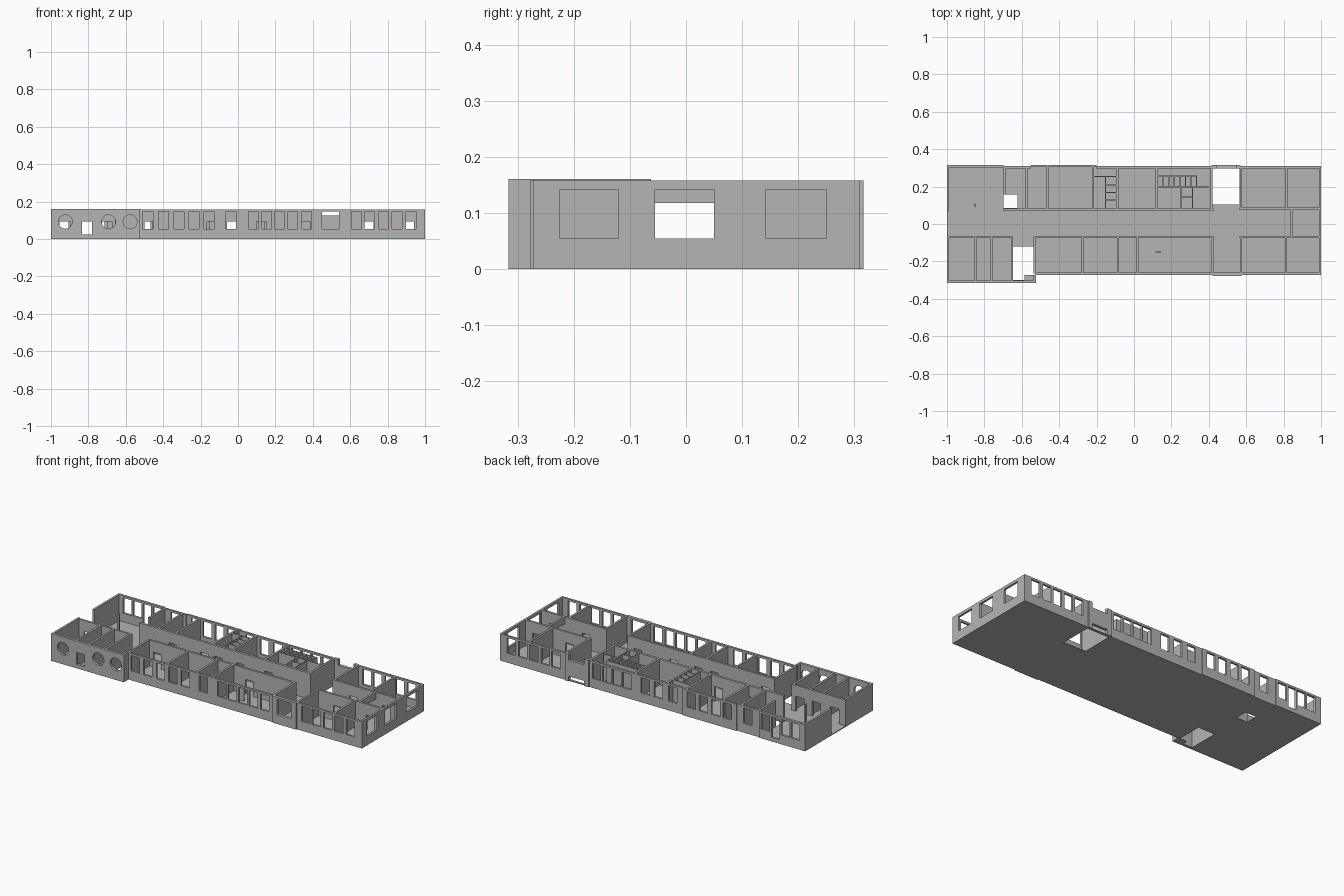
import bpy, bmesh, math
from mathutils import Vector

cube = bpy.data.objects.get("Cube")
if cube:
    bpy.data.objects.remove(cube, do_unlink=True)

# One plain plaster colour
plaster = bpy.data.materials.new("grey plaster")
plaster.use_nodes = True
GREY = (0.46, 0.46, 0.46, 1)
plaster.diffuse_color = GREY
plaster.node_tree.nodes["Principled BSDF"].inputs["Base Color"].default_value = GREY

TOP = 0.158      # wall height
SLAB = 0.005     # floor thickness
T = 0.012        # wall thickness
SILL, HEAD, DOOR = 0.055, 0.146, 0.093


def panel(name, u0, u1, v0, v1, holes, place, depth):
    """Flat panel with rectangular holes, thickened along depth."""
    us = sorted({u0, u1} | {min(max(u, u0), u1) for h in holes for u in h[:2]})
    vs = sorted({v0, v1} | {min(max(v, v0), v1) for h in holes for v in h[2:]})
    bm = bmesh.new()
    grid = {}

    def vert(u, v):
        if (u, v) not in grid:
            grid[u, v] = bm.verts.new(place(u, v))
        return grid[u, v]

    for a, b in zip(us, us[1:]):
        for c, d in zip(vs, vs[1:]):
            mu, mv = (a + b) / 2, (c + d) / 2
            if not any(h[0] < mu < h[1] and h[2] < mv < h[3] for h in holes):
                bm.faces.new([vert(a, c), vert(b, c), vert(b, d), vert(a, d)])
    ext = bmesh.ops.extrude_face_region(bm, geom=bm.faces[:], use_keep_orig=True)
    moved = [e for e in ext["geom"] if isinstance(e, bmesh.types.BMVert)]
    bmesh.ops.translate(bm, verts=moved, vec=Vector(depth))
    bmesh.ops.dissolve_limit(bm, angle_limit=0.01, verts=bm.verts[:], edges=bm.edges[:])
    bmesh.ops.recalc_face_normals(bm, faces=bm.faces[:])
    mesh = bpy.data.meshes.new(name)
    bm.to_mesh(mesh)
    bm.free()
    mesh.materials.append(plaster)
    ob = bpy.data.objects.new(name, mesh)
    bpy.context.collection.objects.link(ob)
    return ob


def wall_x(name, x0, x1, y, holes=(), top=TOP, t=T, base=0.0):
    """Wall running along x; y is its front face."""
    return panel(name, x0, x1, base, top, holes, lambda u, v: (u, y, v), (0, t, 0))


def wall_y(name, y0, y1, x, holes=(), top=TOP, t=T, base=0.0):
    """Wall running along y; x is its centre."""
    return panel(name, y0, y1, base, top, holes, lambda u, v: (x - t / 2, u, v), (t, 0, 0))


def openings(centres, width=0.055, low=SILL, high=HEAD):
    return [(c - width / 2, c + width / 2, low, high) for c in centres]


def doors(centres, width=0.05):
    return openings(centres, width, SLAB, DOOR)


# Floor slab with stair wells and the stepped front
panel("floor_slab", -1, 1, -0.316, 0.31,
      [(-0.53, 1, -0.316, -0.272), (0.42, 0.565, 0.105, 0.297),
       (-0.697, -0.623, 0.086, 0.157), (-0.648, -0.585, -0.3, -0.12),
       (-0.585, -0.53, -0.272, -0.12)],
      lambda u, v: (u, v, 0), (0, 0, SLAB))

# Outer front walls
EAST = [0.633, 0.703, 0.778, 0.85, 0.925]
FRONT = [-0.482, -0.398, -0.316, -0.235, -0.155, -0.037, 0.083, 0.152, 0.222, 0.291, 0.366]
wall_x("front_wall", -0.53, 0.42, -0.272, openings(FRONT))
wall_x("entrance_front_wall", 0.42, 0.575, -0.278, openings([0.495], 0.09), t=0.018)
wall_x("front_east_wall", 0.575, 1, -0.272, openings(EAST))

# West wing front wall with round windows
wing = wall_x("wing_front_wall", -1, -0.525, -0.316,
              openings([-0.807], 0.053, 0.024, DOOR), top=0.161, t=0.015)
cutters = []
for x in (-0.923, -0.692, -0.577):
    bpy.ops.mesh.primitive_cylinder_add(vertices=32, radius=0.037, depth=0.1,
                                        location=(x, -0.31, 0.092),
                                        rotation=(math.pi / 2, 0, 0))
    cutter = bpy.context.object
    cutter.name = "round_window_cutter"
    cutter.hide_render = True
    mod = wing.modifiers.new("round_window", "BOOLEAN")
    mod.operation = "DIFFERENCE"
    mod.solver = "EXACT"
    mod.object = cutter
    cutters.append(cutter)
bpy.context.view_layer.update()
cut = bpy.data.meshes.new_from_object(wing.evaluated_get(bpy.context.evaluated_depsgraph_get()))
wing.modifiers.clear()
wing.data = cut
for cutter in cutters:
    bpy.data.objects.remove(cutter, do_unlink=True)

# Wing side and partition walls
wall_y("wing_west_wall", -0.305, -0.062, -0.994, top=0.161)
for x in (-0.847, -0.762, -0.652):
    wall_y("wing_partition", -0.302, -0.07, x)
wall_y("wing_east_return", -0.316, -0.272, -0.531, top=0.161)
wall_x("wing_corridor_wall", -1, -0.646, -0.075, doors([-0.927, -0.807, -0.7], 0.055))

# Outer back walls
wall_x("back_west_wall", -1, -0.697, 0.302,
       openings([-0.935, -0.87, -0.74]) + openings([-0.807], 0.053, 0.024, HEAD), t=0.014)
wall_x("back_stair_wall", -0.697, -0.55, 0.298, openings([-0.62]))
wall_x("back_rooms_wall", -0.55, -0.2, 0.304, openings([-0.49, -0.415, -0.335, -0.255]))
wall_x("back_middle_wall", -0.2, 0.42, 0.298,
       openings([-0.13, -0.037, 0.05, 0.17, 0.235, 0.3, 0.368]))
wall_x("back_east_wall", 0.57, 1, 0.298, openings(EAST))

# Rear entrance: posts and a low panel raised off the ground
wall_x("rear_entrance_wall", 0.415, 0.57, 0.298,
       [(0.445, 0.545, 0.125, TOP), (0.445, 0.545, 0, 0.03)], t=0.018)

# End walls
wall_y("east_end_wall", -0.272, 0.31, 0.994,
       [(a, b, SILL, 0.142) for a, b in ((-0.225, -0.12), (-0.055, 0.05), (0.143, 0.25))])
wall_y("west_end_wall", 0.07, 0.312, -0.994)

# Corridor walls
wall_x("corridor_back_wall", -0.697, 0.425, 0.07,
       doors([-0.475, -0.27, -0.18, -0.035, 0.15]), t=0.014)
wall_x("corridor_back_east_wall", 0.565, 1, 0.076, doors([0.7, 0.915]))
wall_x("corridor_front_wall", -0.535, 0.425, -0.075,
       doors([-0.475, -0.14, -0.035, 0.125, 0.36]))
wall_x("corridor_front_east_wall", 0.565, 1, -0.075, doors([0.7, 0.915]))
wall_y("corridor_end_lintel", -0.065, 0.078, 0.842, base=0.118)

# Room partitions behind and in front of the corridor
for x in (-0.691, -0.575, -0.463, -0.219, -0.089, 0.121, 0.415, 0.572, 0.815):
    wall_y("back_partition", 0.157 if x == -0.691 else 0.078, 0.304, x)
for x in (-0.531, -0.276, -0.085, 0.019, 0.42, 0.572, 0.813):
    wall_y("front_partition", -0.265, -0.07, x)

# Small washroom cubicles
THIN = 0.006
wall_x("small_washroom_screen", -0.213, -0.095, 0.25, doors([-0.18]), t=THIN)
wall_y("small_cubicle_front", 0.084, 0.25, -0.152, doors([0.105, 0.147, 0.187, 0.228], 0.026), t=THIN)
for y in (0.125, 0.165, 0.206):
    wall_x("small_cubicle_divider", -0.152, -0.095, y, t=THIN)

# Large washroom cubicles
wall_x("cubicle_back", 0.127, 0.336, 0.254, t=THIN)
wall_x("cubicle_front", 0.127, 0.4, 0.195,
       doors([0.145 + 0.03 * i for i in range(7)], 0.02), t=THIN)
for i in range(1, 8):
    wall_y("cubicle_divider", 0.2, 0.256, 0.127 + 0.0295 * i, t=THIN)
for x in (0.25, 0.313):
    wall_y("lower_cubicle_side", 0.084, 0.197, x, doors([0.115, 0.17], 0.026) if x > 0.3 else (), t=THIN)
wall_x("lower_cubicle_divider", 0.25, 0.313, 0.142, t=THIN)

# Column in the open hall and a small stub in the long front room
wall_y("hall_column", 0.094, 0.106, -0.85)
wall_x("room_stub", 0.115, 0.145, -0.153, t=THIN, top=DOOR)
